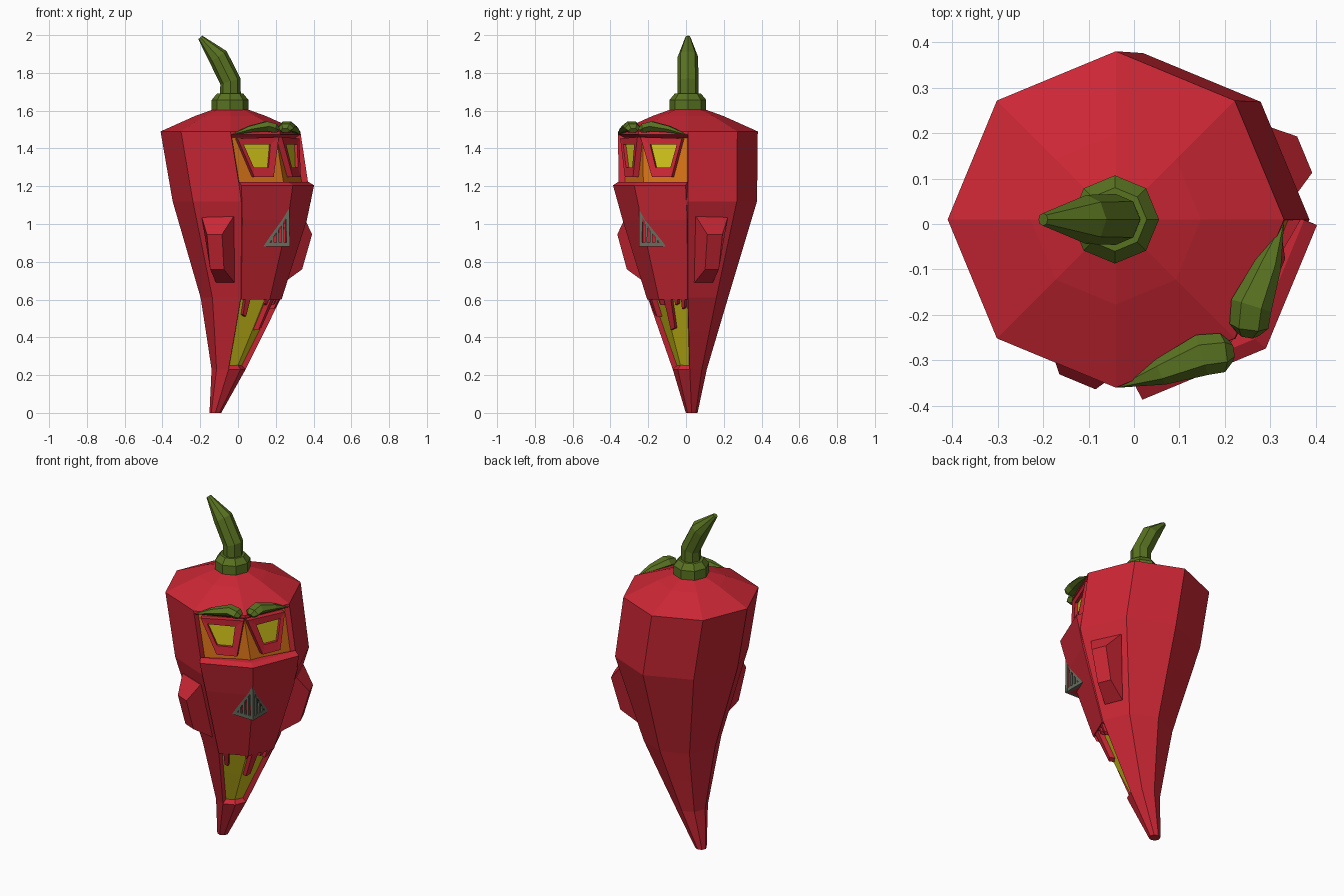
import bpy, bmesh, math
from mathutils import Vector

if "Cube" in bpy.data.objects:
    bpy.data.objects.remove(bpy.data.objects["Cube"])

def material(name, rgb):
    m = bpy.data.materials.new(name)
    m.diffuse_color = (*rgb, 1)
    m.use_nodes = True
    m.node_tree.nodes["Principled BSDF"].inputs["Base Color"].default_value = m.diffuse_color
    return m

RED = material("red", (0.60, 0.02, 0.035))
GREEN = material("green", (0.10, 0.17, 0.015))
YELLOW = material("yellow", (0.62, 0.54, 0.01))
ORANGE = material("orange", (0.68, 0.17, 0.008))
GREY = material("grille_grey", (0.13, 0.15, 0.11))

def loft(name, rings, mats, cap=True, closed=False, edit=None):
    """Skin a list of equal-length point loops."""
    bm = bmesh.new()
    rows = [[bm.verts.new(p) for p in r] for r in rings]
    n = len(rows[0])
    pairs = list(zip(rows, rows[1:])) + ([(rows[-1], rows[0])] if closed else [])
    for a, b in pairs:
        for i in range(n):
            j = (i + 1) % n
            bm.faces.new((a[i], a[j], b[j], b[i]))
    if cap and not closed:
        bm.faces.new(rows[0])
        bm.faces.new(rows[-1])
    bmesh.ops.recalc_face_normals(bm, faces=bm.faces[:])
    if edit:
        edit(bm)
    me = bpy.data.meshes.new(name)
    bm.to_mesh(me)
    bm.free()
    for m in mats:
        me.materials.append(m)
    ob = bpy.data.objects.new(name, me)
    bpy.context.collection.objects.link(ob)
    return ob

# Bent body axis: z, centre x, centre y, radius
AXIS = [(0, -.12, .03, .031), (.23, -.05, .02, .09), (.6, .015, .01, .21),
        (1.12, .02, .01, .366), (1.49, -.04, .01, .37)]

def section(z):
    for a, b in zip(AXIS, AXIS[1:]):
        if z <= b[0] + 1e-6:
            f = (z - a[0]) / (b[0] - a[0])
            return [a[i] + (b[i] - a[i]) * f for i in (1, 2, 3)]

def corner(deg, z):
    x, y, r = section(z)
    a = math.radians(deg)
    return Vector((x + r * math.cos(a), y + r * math.sin(a), z))

def pt(a0, a1, t, z, off=0):
    """Point on the body facet between two corner angles, pushed outward."""
    a = math.radians((a0 + a1) / 2)
    return corner(a0, z).lerp(corner(a1, z), t) + off * Vector((math.cos(a), math.sin(a), 0))

# Body with sunken eye panels and mouth
def carve(bm):
    bm.faces.ensure_lookup_table()
    def region(lo, hi):
        out = []
        for f in bm.faces:
            c = f.calc_center_median()
            if lo < c.z < hi:
                x, y, r = section(c.z)
                if -90 < math.degrees(math.atan2(c.y - y, c.x - x)) < 0:
                    out.append(f)
        return out
    for lo, hi, thick, depth, mi in ((1.2, 1.46, .015, -.03, 1), (.24, .6, .012, -.025, 2)):
        fs = region(lo, hi)
        bmesh.ops.inset_region(bm, faces=fs, thickness=thick, depth=depth, use_even_offset=True)
        for f in fs:
            f.material_index = mi

rings = [[corner(45 * i, z) for i in range(8)] for z in (0, .23, .43, .61, 1.12, 1.2, 1.475, 1.49)]
for z, r in ((1.572, .187), (1.605, .095)):
    rings.append([(-.04 + r * math.cos(i * math.pi / 4), .01 + r * math.sin(i * math.pi / 4), z) for i in range(8)])
loft("pepper_body", rings, [RED, ORANGE, YELLOW], edit=carve)

# Cheek plate wrapping both front facets
rings = []
for z, o in ((1.222, .004), (1.205, .032), (1.02, .01), (.6, .006)):
    mid = corner(-45, z) + Vector((1, -1, 0)).normalized() * o * 1.08
    rings.append([pt(-90, -45, 0, z, -.004), pt(-90, -45, 0, z, o), mid,
                  pt(0, -45, 0, z, o), pt(0, -45, 0, z, -.004), corner(-45, z) - Vector((.03, -.03, 0))])
loft("cheek_plate", rings, [RED])

# Stem and brows as tapered tubes
def tube(name, path, ref, mat, flat=1.0, n=8):
    ps = [Vector(p[:3]) for p in path]
    rings = []
    for i, p in enumerate(ps):
        t = (ps[min(i + 1, len(ps) - 1)] - ps[max(i - 1, 0)]).normalized()
        side = t.cross(Vector(ref)).normalized()
        up = side.cross(t)
        r = path[i][3]
        rings.append([p + side * r * math.cos(2 * math.pi * k / n) + up * r * flat * math.sin(2 * math.pi * k / n)
                      for k in range(n)])
    return loft(name, rings, [mat])

tube("stem_collar", [(-.042, .01, 1.60, .097), (-.042, .01, 1.657, .097), (-.042, .01, 1.69, .07)], (0, 1, 0), GREEN)
tube("stem", [(-.04, .01, 1.66, .055), (-.04, .01, 1.755, .056), (-.105, .01, 1.885, .054),
              (-.2, .01, 1.988, .014)], (0, 1, 0), GREEN)

brow = [(-.03, -.357, 1.474, .003), (.06, -.325, 1.502, .03), (.15, -.288, 1.517, .046),
        (.195, -.283, 1.507, .043), (.212, -.28, 1.495, .025)]
tube("brow_left", brow, (0, 0, 1), GREEN, .65, 6)
tube("brow_right", [(-.03 - y, -.03 - x, z, r) for x, y, z, r in brow], (0, 0, 1), GREEN, .65, 6)

# Mirrored face parts: a0 is the outer corner of each front facet
for side, a0, ear in (("left", -90, -135), ("right", 0, 45)):
    def quad(shape, off, a1=-45):
        return [pt(a0, a1, t, z, off) for t, z in shape]

    # Eye frame and pupil
    outer = [(.12, 1.453), (.96, 1.46), (.73, 1.25), (.33, 1.25)]
    inner = [(.23, 1.42), (.77, 1.42), (.66, 1.3), (.36, 1.3)]
    loft("eye_frame_" + side, [quad(outer, -.035), quad(outer, .002), quad(inner, -.002), quad(inner, -.035)],
         [RED], closed=True)
    loft("eye_" + side, [quad(inner, -.034), quad(inner, -.018)], [YELLOW])

    # Ear block
    base = [(.17, 1.04), (.87, 1.035), (.78, .69), (.2, .69)]
    top = [(.3, .945), (.66, .945), (.7, .76), (.3, .76)]
    loft("ear_" + side, [quad(base, -.02, ear), quad(base, .004, ear), quad(top, .095, ear)], [RED])

    # Teeth
    teeth = [(.16, .34, .51), (.9, 1, .57)] if side == "left" else [(.6, .85, .44), (.1, .24, .55), (.35, .48, .57)]
    for i, (t0, t1, z) in enumerate(teeth):
        s = [(t0, .605), (t1, .605), (t1 - .01, z), (t0 + .03, z + .01)]
        loft(f"tooth_{side}_{i}", [quad(s, -.03), quad(s, .003)], [RED])

    # Nose grille half: red backing with raised bars
    A, B = Vector((.271, -.249, 1.09)), Vector((.275, -.25, .88))
    C = pt(a0, -45, .54, .88, .01)
    K = Vector((.2, -.175, .9))
    nrm = (B - A).cross(C - A).normalized()
    if nrm.dot(B - K) < 0:
        nrm = -nrm
    back = [p - nrm * .012 for p in (A, B, C)]
    loft("nose_backing_" + side, [back, [K, K + Vector((0, 0, -.02)), K + Vector((0, 0, -.01))]], [RED])

    def on(s, h):
        """s runs from ridge to side, h up from base to slope."""
        return B.lerp(C, s) + (A - B) * (1 - s) * h
    bars = [[on(s, 0), on(s + w, 0), on(s + w, 1), on(s, 1)]
            for s, w in ((0, .12), (.22, .09), (.41, .09), (.6, .09))]
    bars.append([on(0, 0), on(1, 0), on(.9, 1), on(0, .1)])
    bars.append([on(0, 1), on(1, 0), on(.85, 0), on(0, .86)])
    for i, b in enumerate(bars):
        loft(f"nose_bar_{side}_{i}", [b, [p - nrm * .018 for p in b]], [GREY])
